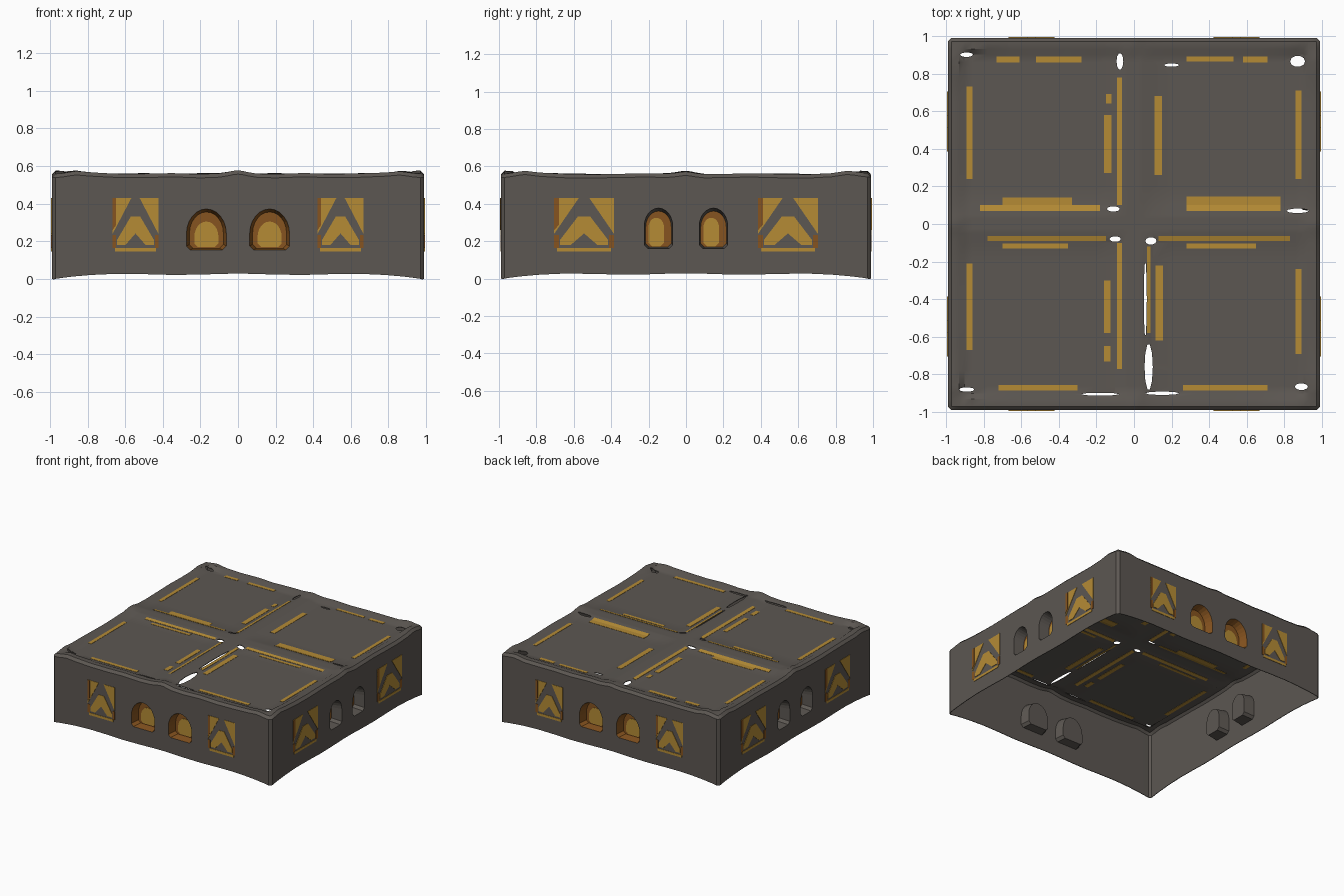
import bpy, bmesh, math
from mathutils import Matrix, Vector

if "Cube" in bpy.data.objects:
    bpy.data.objects.remove(bpy.data.objects["Cube"])

W = 0.99          # half width of the tile
SKIN = 0.005      # shell thickness


def material(name, rgb):
    m = bpy.data.materials.new(name)
    m.diffuse_color = (*rgb, 1)
    m.use_nodes = True
    m.node_tree.nodes["Principled BSDF"].inputs["Base Color"].default_value = m.diffuse_color
    return m


GREY = material("dark grey", (0.107, 0.095, 0.084))
YELLOW = material("ochre yellow", (0.46, 0.26, 0.036))
BROWN = material("rust brown", (0.24, 0.088, 0.014))


def finish(bm, name, *mats):
    bmesh.ops.recalc_face_normals(bm, faces=bm.faces)
    me = bpy.data.meshes.new(name)
    bm.to_mesh(me)
    bm.free()
    ob = bpy.data.objects.new(name, me)
    bpy.context.collection.objects.link(ob)
    for m in mats:
        me.materials.append(m)
    return ob


def prism(bm, base, offset, mat=0):
    """Closed solid between a polygon and its shifted (or replaced) copy."""
    far = offset if isinstance(offset, list) else [Vector(p) + offset for p in base]
    a = [bm.verts.new(p) for p in base]
    b = [bm.verts.new(p) for p in far]
    faces = [bm.faces.new(a[::-1]), bm.faces.new(b)]
    for i in range(len(a)):
        j = (i + 1) % len(a)
        faces.append(bm.faces.new((a[i], a[j], b[j], b[i])))
    for f in faces:
        f.material_index = mat


# --- top relief: raised rim and cross bars, four sunken panels, worn edge
def inside(v):
    a = abs(v)
    return min((a - 0.05) / 0.05, (0.93 - a) / 0.03)


def height(x, y):
    s = max(0, min(1, inside(x), inside(y)))
    z = 0.56 - 0.013 * s
    a, b = max(abs(x), abs(y)), min(abs(x), abs(y))
    if s == 0 and a > 0.9:
        z += 0.014 * math.exp(-((b - 0.86) / 0.07) ** 2) + 0.014 * math.exp(-(b / 0.06) ** 2)
        z += 0.003 * math.sin(17 * x + 11 * y)
    return z - (0.02 if a > 0.985 else 0)


half = [0.025, 0.05, 0.10, 0.2, 0.35, 0.5, 0.65, 0.78, 0.86, 0.90, 0.93, 0.97, W]
lines = [-h for h in half[::-1]] + [0] + half
bm = bmesh.new()
grid = [[bm.verts.new((x, y, height(x, y))) for x in lines] for y in lines]
for j in range(len(lines) - 1):
    for i in range(len(lines) - 1):
        bm.faces.new((grid[j][i], grid[j][i + 1], grid[j + 1][i + 1], grid[j + 1][i]))

# side walls hang from the rim and have a wavy lower edge
rim = [e for e in bm.edges if e.is_boundary]
low = bmesh.ops.extrude_edge_only(bm, edges=rim)["geom"]
for v in [g for g in low if isinstance(g, bmesh.types.BMVert)]:
    b = min(abs(v.co.x), abs(v.co.y))
    v.co.z = 0.028 - 0.026 * b ** 8 - 0.007 * math.sin(5 * b) ** 2
for v in bm.verts:                              # soften vertical corners
    if min(abs(v.co.x), abs(v.co.y)) > 0.985:
        v.co.x *= 0.991
        v.co.y *= 0.991
body = finish(bm, "hollow_tile_body", GREY)
solid = body.modifiers.new("skin", "SOLIDIFY")
solid.thickness = SKIN
solid.offset = -1


# --- wall layout: angle, arch centre, arch half width, arch foot, depth, chevron half width
SIDES = [("front", 0, 0.168, 0.106, 0.155, 0.07, 0.122),
         ("right", 90, 0.147, 0.076, 0.16, 0.09, 0.16),
         ("back", 180, 0.168, 0.106, 0.155, 0.07, 0.122),
         ("left", 270, 0.147, 0.076, 0.16, 0.09, 0.16)]


def arch(cx, r, z0, z1, y, n=12):
    """Rounded-top doorway outline on the plane at y."""
    rise = min(r * 1.25, (z1 - z0) * 0.7)
    pts = [(cx - r, y, z0 + 0.02), (cx - r + 0.02, y, z0), (cx + r - 0.02, y, z0), (cx + r, y, z0 + 0.02)]
    pts += [(cx + r * math.cos(t), y, z1 - rise + rise * math.sin(t))
            for t in [math.pi * k / n for k in range(n + 1)]]
    return [Vector(p) for p in pts]


cut = bmesh.new()
for name, angle, ac, ar, z0, depth, ch in SIDES:
    rot = Matrix.Rotation(math.radians(angle), 4, "Z")
    turn = lambda pts: [rot @ p for p in pts]
    inward = rot @ Vector((0, 1, 0))
    deep_side = name in ("right", "left")
    zt = z0 + 0.217

    # arched alcoves: lining, grey inner casing, glowing spot on the back
    bm = bmesh.new()
    for cx in (-ac, ac):
        prism(cut, turn(arch(cx, ar, z0, zt, -W - 0.02)), inward * 0.04)
        taper = 0.9 if deep_side else 0.85
        for grow, extra, mat in ((0, 0, 0 if deep_side else 2), (0.004, 0.005, 0)):
            mouth = arch(cx, ar + grow, z0 - grow, zt + grow, -W + extra)
            back = arch(cx, ar * taper + grow, z0 + 0.008 - grow, zt - 0.016 + grow, -W + depth + extra)
            a = [bm.verts.new(p) for p in turn(mouth)]
            b = [bm.verts.new(p) for p in turn(back)]
            for i in range(len(a)):
                j = (i + 1) % len(a)
                bm.faces.new((a[i], a[j], b[j], b[i])).material_index = mat
            bm.faces.new(b).material_index = 2 if extra == 0 else 0
        if deep_side:
            spot = arch(cx - 0.012, 0.042, z0 + 0.012, z0 + 0.165, -W + depth - 0.004)
        else:
            spot = arch(cx, 0.064, z0 + 0.014, z0 + 0.15, -W + depth - 0.004)
        prism(bm, turn(spot), inward * 0.003, 1)
    finish(bm, name + "_alcoves", GREY, YELLOW, BROWN)

    # chevron hazard plates: polygons in unit coordinates
    wing = [(-1, 0.33), (-0.18, 1), (-1, 1)]
    shapes = [([(-0.9, 0), (0.9, 0), (0.9, 0.07), (-0.9, 0.07)], 0),
              ([(-0.8, 0.12), (-0.45, 0.12), (0, 0.34), (0.45, 0.12), (0.8, 0.12), (0.8, 0.22),
                (0.2, 0.66), (-0.2, 0.66), (-0.8, 0.22)], 0),
              (wing, 0), ([(-u, v) for u, v in wing[::-1]], 0),
              ([(-1, 0.07), (-0.84, 0.07), (-0.84, 0.31), (-1, 0.31)], 1),
              ([(0.84, 0.07), (1, 0.07), (1, 0.31), (0.84, 0.31)], 1)]
    edge = [([(-1, 0.4), (-0.84, 0.5), (-0.84, 1), (-1, 1)], 1)]
    bm = bmesh.new()
    for cx in (-0.545, 0.545):
        for k, (poly, mat) in enumerate(shapes + edge):
            lift = 0.005 if k == len(shapes) else 0.003
            pts = [Vector((cx + u * ch, -W - lift, 0.145 + v * 0.285)) for u, v in poly]
            prism(bm, turn(pts), inward * lift, mat)
    finish(bm, name + "_chevrons", YELLOW, BROWN)

# --- worn gaps in the top: centre x, centre y, half sizes
GAPS = [(0.078, -0.76, 0.022, 0.125), (0.06, -0.4, 0.008, 0.2), (-0.075, 0.865, 0.018, 0.045),
        (0.87, 0.865, 0.04, 0.03), (0.89, -0.865, 0.035, 0.018), (-0.89, 0.9, 0.035, 0.012),
        (-0.89, -0.88, 0.04, 0.012), (-0.18, -0.905, 0.1, 0.008), (0.15, -0.9, 0.09, 0.009),
        (-0.11, 0.08, 0.035, 0.014), (-0.1, -0.08, 0.03, 0.015), (0.87, 0.07, 0.06, 0.012),
        (0.2, 0.845, 0.04, 0.009), (0.09, -0.09, 0.03, 0.02)]
for x, y, rx, ry in GAPS:
    ring = [Vector((x + rx * math.cos(t), y + ry * math.sin(t), 0.5))
            for t in [math.tau * k / 10 for k in range(10)]]
    prism(cut, ring, Vector((0, 0, 0.12)))
cutter = finish(cut, "gap_cutter")
cutter.hide_render = True
boolean = body.modifiers.new("openings", "BOOLEAN")
boolean.object = cutter
boolean.operation = "DIFFERENCE"
boolean.solver = "EXACT"
bpy.context.view_layer.objects.active = body
body.select_set(True)
for m in ("skin", "openings"):
    bpy.ops.object.modifier_apply(modifier=m)
bpy.data.objects.remove(cutter)
bpy.ops.object.shade_smooth_by_angle(angle=math.radians(35))

# --- painted strips on the panels: x0, x1, y0, y1 (they show on the underside too)
OUTER = [(-.73, -.61, .86, .89), (-.52, -.28, .86, .89), (.28, .53, .865, .89), (.58, .71, .86, .89),
         (-.89, -.86, .24, .73), (-.89, -.86, -.67, -.21), (.86, .89, .24, .71), (.86, .89, -.69, -.24),
         (-.72, -.30, -.885, -.855), (.26, .71, -.885, -.855)]
INNER = [(-.16, -.12, .27, .58), (-.15, -.12, .64, .69), (-.09, -.065, .1, .78), (.11, .15, .26, .68),
         (-.82, -.18, .07, .10), (-.7, -.33, .10, .14), (.28, .78, .07, .10), (.28, .78, .10, .145),
         (-.78, -.15, -.09, -.065), (-.7, -.35, -.13, -.105), (.13, .83, -.09, -.065),
         (.28, .65, -.13, -.105), (-.16, -.125, -.58, -.3), (-.16, -.125, -.73, -.65),
         (-.09, -.065, -.77, -.1), (.115, .155, -.62, -.22), (.068, .088, -.58, -.12)]
bm = bmesh.new()
for x0, x1, y0, y1 in OUTER + INNER:
    top = [Vector((x, y, height(x, y) + 0.002)) for x, y in ((x0, y0), (x1, y0), (x1, y1), (x0, y1))]
    prism(bm, top, Vector((0, 0, -0.009)))
finish(bm, "panel_strips", YELLOW)
